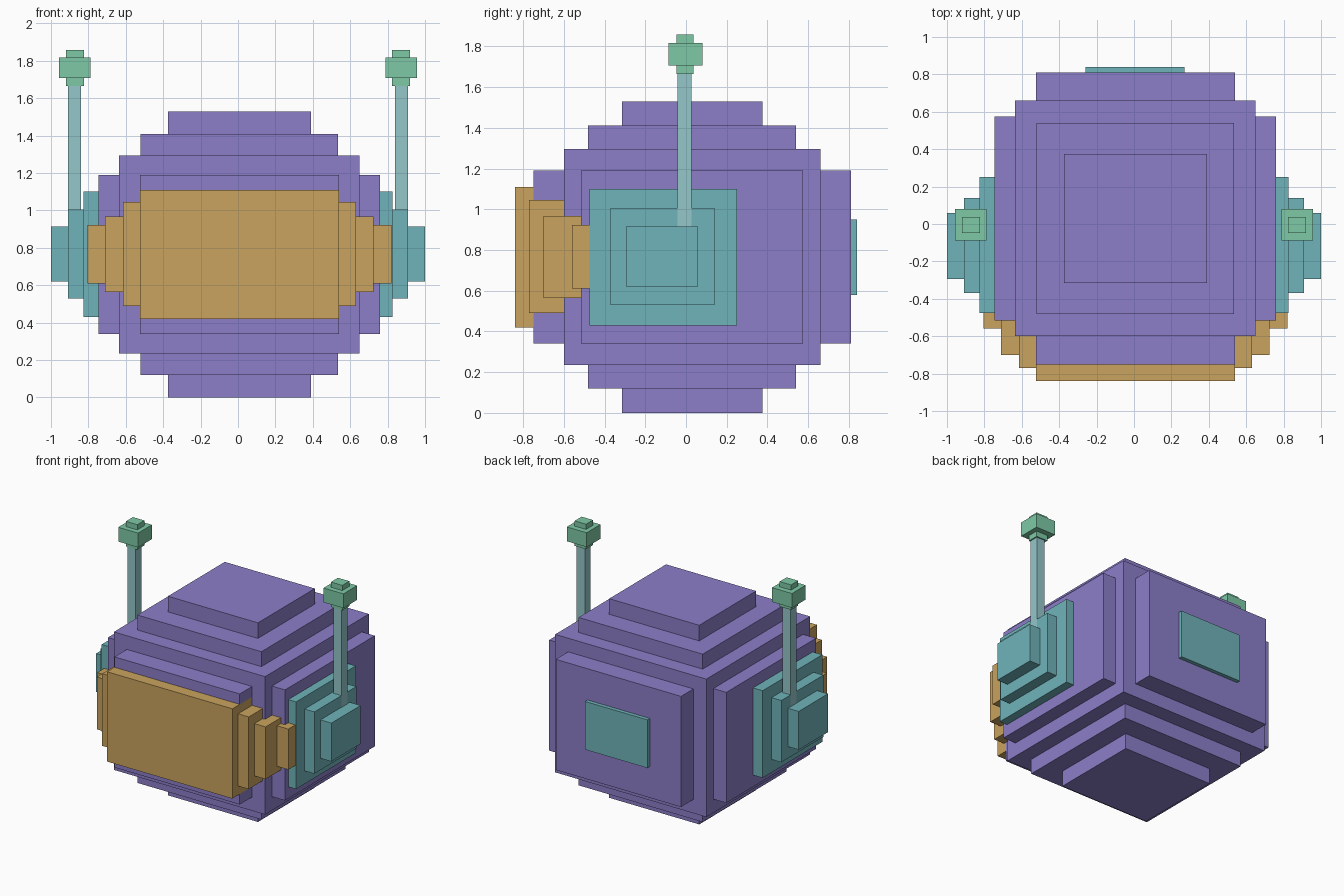
import bpy
import bmesh
from mathutils import Vector

cube = bpy.data.objects.get("Cube")
if cube:
    bpy.data.objects.remove(cube, do_unlink=True)


def linear(c):
    c /= 255
    return c / 12.92 if c <= 0.04045 else ((c + 0.055) / 1.055) ** 2.4


def material(name, *rgb):
    mat = bpy.data.materials.new(name)
    mat.use_nodes = True
    colour = [linear(c) for c in rgb] + [1.0]
    mat.diffuse_color = colour
    mat.node_tree.nodes["Principled BSDF"].inputs["Base Color"].default_value = colour
    return mat


purple = material("purple", 140, 126, 201)
orange = material("orange", 201, 163, 94)
teal = material("teal", 111, 180, 186)
pale_teal = material("pale teal", 148, 199, 202)
green = material("green", 126, 202, 166)


def block(name, mat, x, y, z):
    """Box spanning the given (low, high) range on each axis."""
    low, high = (Vector(p) for p in zip(x, y, z))
    bm = bmesh.new()
    bmesh.ops.create_cube(bm, size=1)
    bmesh.ops.scale(bm, vec=high - low, verts=bm.verts)
    bmesh.ops.translate(bm, vec=(low + high) / 2, verts=bm.verts)
    mesh = bpy.data.meshes.new(name)
    bm.to_mesh(mesh)
    bm.free()
    mesh.materials.append(mat)
    obj = bpy.data.objects.new(name, mesh)
    bpy.context.collection.objects.link(obj)


# Stepped body: nested boxes, from the tall core to the side and front slabs
block("body_core", purple, (-0.375, 0.39), (-0.315, 0.375), (0, 1.53))
block("body_upper_step", purple, (-0.52, 0.535), (-0.48, 0.54), (0.12, 1.41))
block("body_main", purple, (-0.635, 0.65), (-0.60, 0.66), (0.235, 1.295))
block("body_side_slab", purple, (-0.745, 0.76), (-0.515, 0.575), (0.34, 1.19))
block("body_front_back_slab", purple, (-0.525, 0.54), (-0.75, 0.81), (0.34, 1.19))

# Visor wrapping around the front in steps
block("visor_front", orange, (-0.525, 0.54), (-0.84, -0.59), (0.42, 1.11))
block("visor_inner_step", orange, (-0.615, 0.63), (-0.77, -0.59), (0.49, 1.045))
block("visor_outer_step", orange, (-0.71, 0.725), (-0.70, -0.50), (0.565, 0.967))
block("visor_end", orange, (-0.805, 0.82), (-0.56, -0.46), (0.61, 0.922))

# Back plate
block("back_plate", teal, (-0.26, 0.27), (0.80, 0.84), (0.58, 0.95))

# Ear pads and antennae on both sides
for side, s in (("left", 1), ("right", -1)):
    def pair(name, mat, x, y, z):
        block(f"{side}_{name}", mat, sorted(s * v for v in x), y, z)

    pair("ear_base", teal, (0.70, 0.826), (-0.475, 0.25), (0.43, 1.10))
    pair("ear_middle", teal, (0.70, 0.908), (-0.37, 0.14), (0.53, 1.005))
    pair("ear_cap", teal, (0.70, 1.0), (-0.295, 0.06), (0.62, 0.915))
    pair("antenna_rod", pale_teal, (0.84, 0.91), (-0.042, 0.028), (0.91, 1.68))
    pair("antenna_tip", green, (0.788, 0.957), (-0.087, 0.08), (1.707, 1.817))
    pair("antenna_tip_core", green, (0.823, 0.92), (-0.047, 0.038), (1.665, 1.857))
